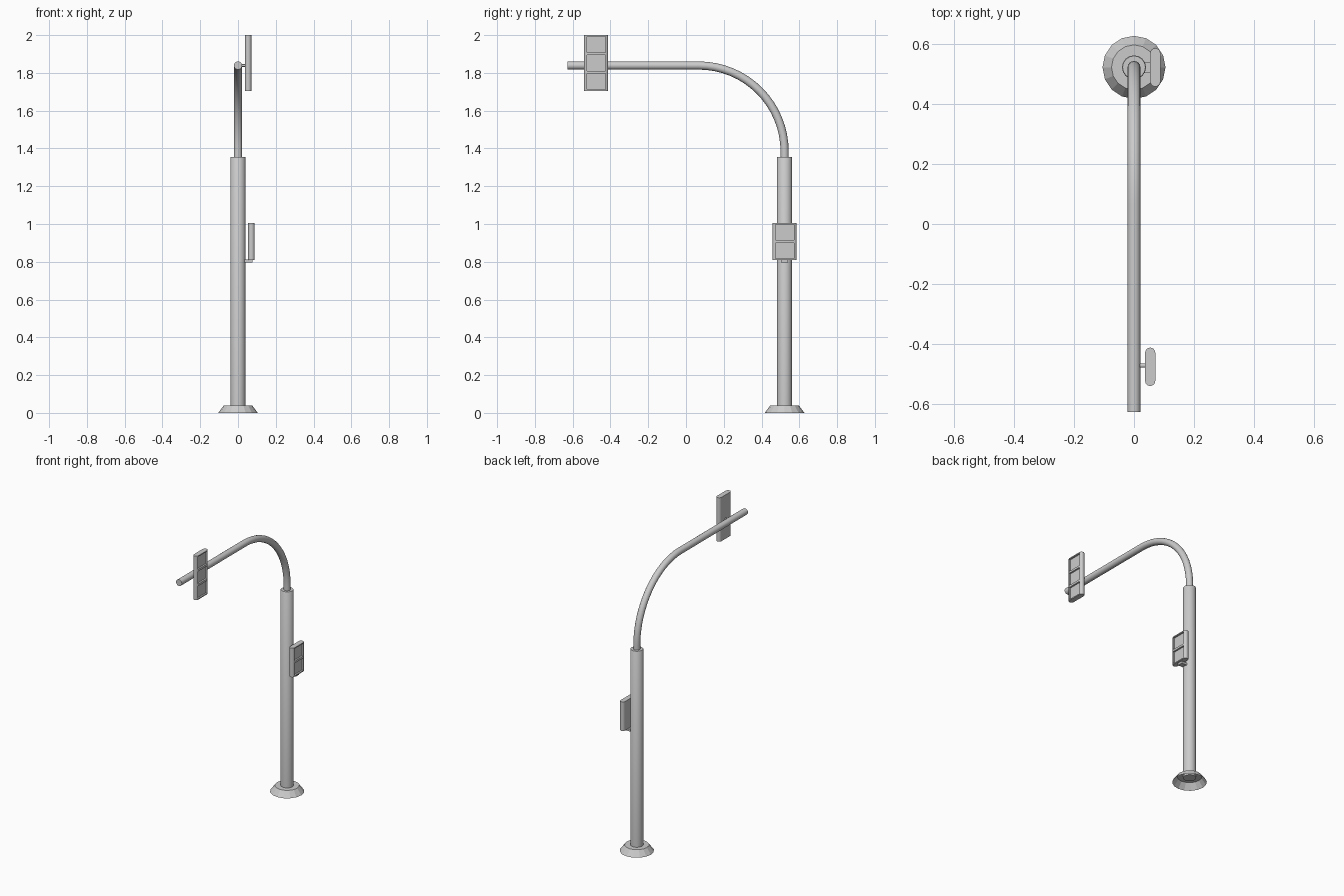
import bpy, bmesh, math
from mathutils import Vector

if "Cube" in bpy.data.objects:
    bpy.data.objects.remove(bpy.data.objects["Cube"])

PY = 0.522  # y position of the upright pole


def make_object(name, bm, smooth=False):
    bmesh.ops.recalc_face_normals(bm, faces=bm.faces)
    me = bpy.data.meshes.new(name)
    bm.to_mesh(me)
    bm.free()
    ob = bpy.data.objects.new(name, me)
    bpy.context.collection.objects.link(ob)
    bpy.ops.object.select_all(action='DESELECT')
    ob.select_set(True)
    bpy.context.view_layer.objects.active = ob
    if smooth:
        bpy.ops.object.shade_smooth_by_angle(angle=math.radians(35))
    return ob


def sweep(name, rings, caps=(True, True), smooth=True):
    """Skin a list of vertex rings."""
    bm = bmesh.new()
    loops = [[bm.verts.new(p) for p in r] for r in rings]
    n = len(loops[0])
    for a, b in zip(loops, loops[1:]):
        for i in range(n):
            j = (i + 1) % n
            bm.faces.new((a[i], a[j], b[j], b[i]))
    for use, loop in zip(caps, (loops[0], loops[-1])):
        if use:
            bm.faces.new(loop)
    return make_object(name, bm, smooth)


def circle(c, r, u, v, n=16):
    c, u, v = Vector(c), Vector(u), Vector(v)
    return [c + r * (u * math.cos(2 * math.pi * i / n) + v * math.sin(2 * math.pi * i / n))
            for i in range(n)]


def lathe(name, profile, caps, smooth, n=16):
    return sweep(name, [circle((0, PY, z), r, (1, 0, 0), (0, 1, 0), n) for r, z in profile],
                 caps, smooth)


def box(name, lo, hi):
    bm = bmesh.new()
    bmesh.ops.create_cube(bm, size=1)
    for v in bm.verts:
        v.co = [(a + b) / 2 + c * (b - a) for a, b, c in zip(lo, hi, v.co)]
    return make_object(name, bm)


def signal(name, x0, x1, yc, half, z0, z1, cells):
    """Rounded housing with a column of recessed lamp windows on the +x side."""
    r, xc = (x1 - x0) / 2, (x0 + x1) / 2
    outline = []
    for sign, start in ((1, 0), (-1, 180)):
        for k in range(9):
            a = math.radians(start + k * 22.5)
            outline.append((xc + r * math.cos(a), yc + sign * (half - r) + r * math.sin(a)))
    body = sweep(name, [[Vector((x, y, z)) for x, y in outline] for z in (z0, z1)])
    pitch, rim = (z1 - z0) / cells, 0.007
    for i in range(cells):
        zb = z0 + i * pitch
        cutter = box("window_cutter", (x1 - 0.011, yc - half + 0.015, zb + rim),
                     (x1 + 0.02, yc + half - 0.015, zb + pitch - rim))
        cutter.hide_render = True
        mod = body.modifiers.new("window", 'BOOLEAN')
        mod.operation, mod.solver, mod.object = 'DIFFERENCE', 'EXACT', cutter
        bpy.context.view_layer.objects.active = body
        bpy.ops.object.modifier_apply(modifier=mod.name)
        bpy.data.objects.remove(cutter, do_unlink=True)
    return body


# Flared base, open underneath
lathe("base_flange", [(0.105, 0), (0.075, 0.04), (0.038, 0.04)], (False, False), False)

# Thick upright pole
lathe("pole", [(0.04, 0.03), (0.04, 1.353), (0.038, 1.356)], (True, True), True)

# Curved arm: riser, quarter bend, straight reach
R, ZA, RT = 0.455, 1.839, 0.0215
path = [((0, PY, 1.33), 0)]
for k in range(17):
    a = math.pi / 2 * k / 16
    path.append(((0, PY - R + R * math.cos(a), ZA - R + R * math.sin(a)), a))
path.append(((0, -0.627, ZA), math.pi / 2))
sweep("arm", [circle(c, RT, (1, 0, 0), (0, math.cos(a), math.sin(a))) for c, a in path])

# Vehicle signal and its stub mount
signal("vehicle_signal", 0.037, 0.071, -0.476, 0.064, 1.705, 2.0, 3)
sweep("vehicle_signal_mount",
      [circle((x, -0.472, ZA), 0.007, (0, 1, 0), (0, 0, 1), 12) for x in (0.01, 0.045)])

# Pedestrian signal and the bracket below it
signal("pedestrian_signal", 0.054, 0.088, PY, 0.064, 0.81, 1.005, 2)
box("pedestrian_signal_bracket", (0.03, PY - 0.018, 0.796), (0.076, PY + 0.018, 0.811))
